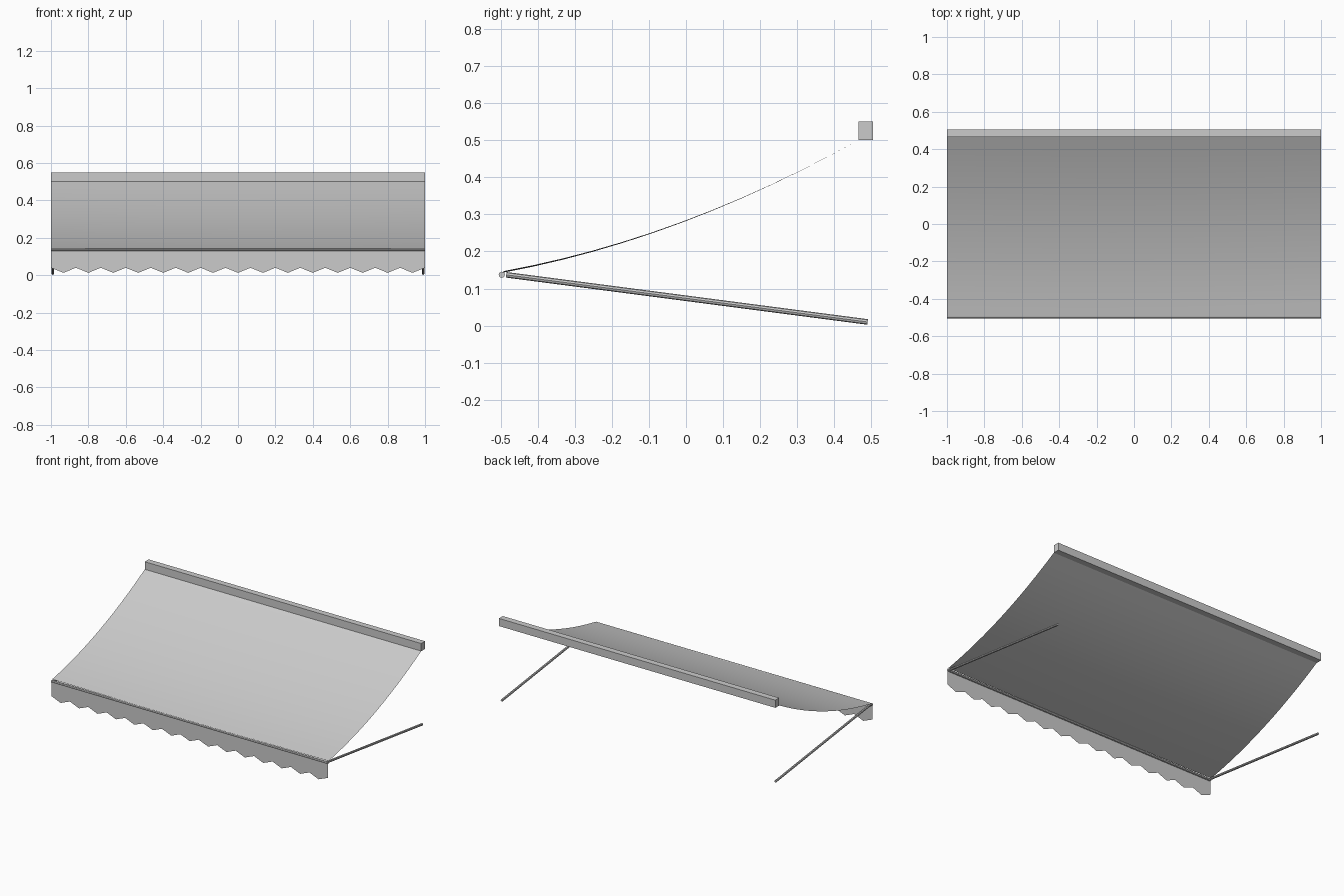
import bpy
from mathutils import Vector

if "Cube" in bpy.data.objects:
    bpy.data.objects.remove(bpy.data.objects["Cube"])


def sheet(name, rows):
    """Open grid surface from equal-length rows of points."""
    n = len(rows[0])
    verts = [p for row in rows for p in row]
    faces = [(r * n + i, r * n + i + 1, (r + 1) * n + i + 1, (r + 1) * n + i)
             for r in range(len(rows) - 1) for i in range(n - 1)]
    mesh = bpy.data.meshes.new(name)
    mesh.from_pydata(verts, [], faces)
    ob = bpy.data.objects.new(name, mesh)
    bpy.context.collection.objects.link(ob)
    return ob


def rod(name, a, b, radius, sides):
    a, b = Vector(a), Vector(b)
    bpy.ops.mesh.primitive_cylinder_add(vertices=sides, radius=radius,
                                        depth=(b - a).length, location=(a + b) / 2)
    ob = bpy.context.object
    ob.name = name
    ob.rotation_euler = (b - a).to_track_quat('Z', 'Y').to_euler()
    return ob


# Wall cassette box
bpy.ops.mesh.primitive_cube_add(size=1, location=(0, 0.485, 0.525))
box = bpy.context.object
box.name = "wall_box"
box.scale = (2, 0.04, 0.05)

# Front bar
rod("front_bar", (-1, -0.497, 0.137), (1, -0.497, 0.137), 0.0085, 8)

# Support arms
for side, label in ((-1, "left"), (1, "right")):
    rod(label + "_arm", (side * 0.99, -0.485, 0.137), (side * 0.99, 0.49, 0.0098), 0.0075, 8)

# Sagging fabric canopy, dipping slightly in the middle of the front edge
STEPS, ACROSS, SAG = 12, 20, 0.045
rows = []
for j in range(STEPS + 1):
    t = j / STEPS
    row = []
    for i in range(ACROSS + 1):
        x = -1 + 2 * i / ACROSS
        z = 0.147 + 0.355 * t - 4 * SAG * t * (1 - t)
        z -= 0.004 * (1 - x * x) * (1 - t)
        row.append((x, -0.492 + 0.96 * t, z))
    rows.append(row)
canopy = sheet("canopy", rows)
canopy.data.shade_smooth()

# Zigzag valance hanging from the bar
POINTS = 15
xs = [-1 + i / POINTS for i in range(2 * POINTS + 1)]
bottom = [(x, -0.5, 0.013 if i % 2 else 0.04) for i, x in enumerate(xs)]
sheet("valance", [bottom, [(x, -0.5, 0.137) for x in xs]])
